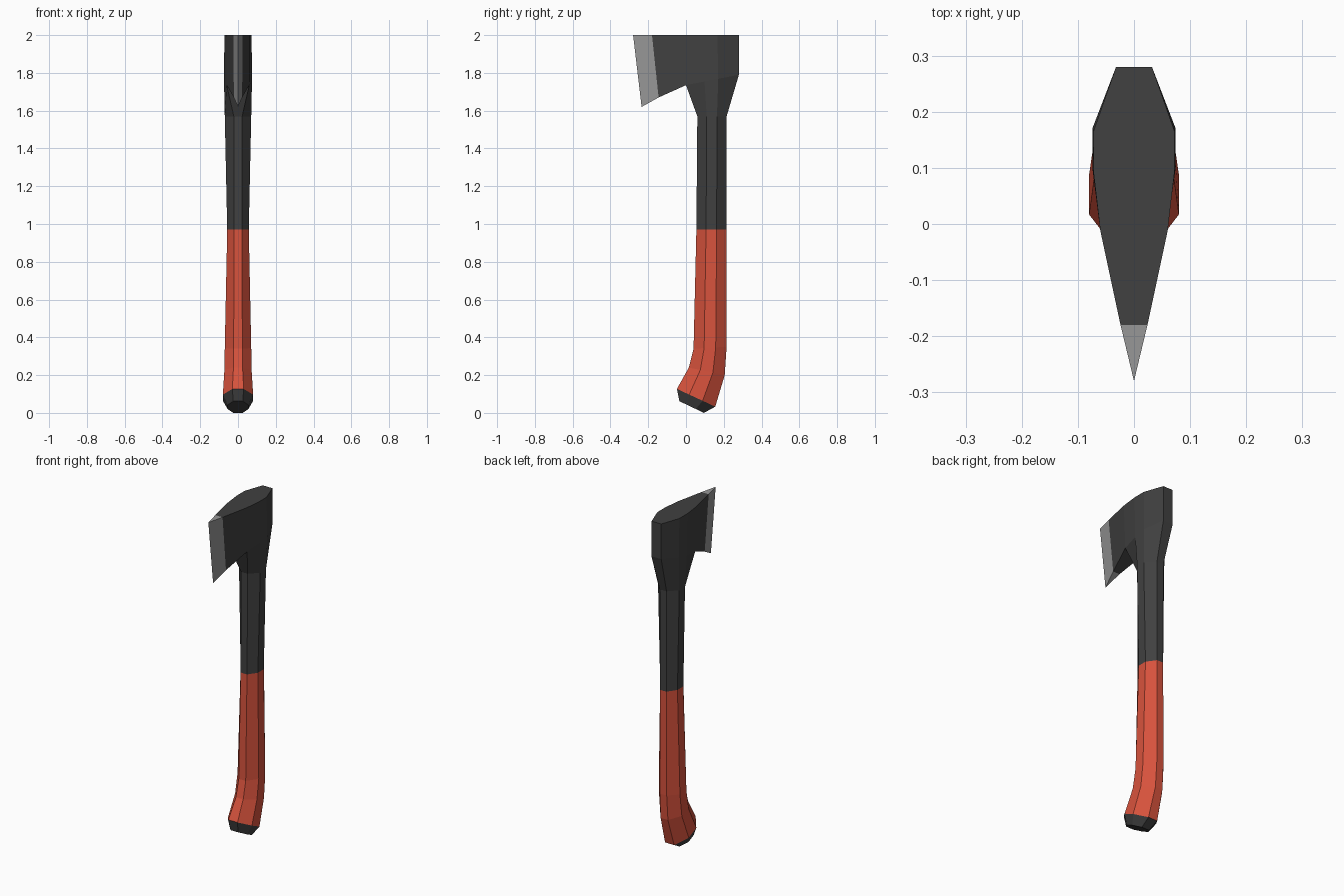
import bpy

if "Cube" in bpy.data.objects:
    bpy.data.objects.remove(bpy.data.objects["Cube"])


def material(name, rgb):
    m = bpy.data.materials.new(name)
    m.diffuse_color = (*rgb, 1.0)
    m.use_nodes = True
    m.node_tree.nodes["Principled BSDF"].inputs["Base Color"].default_value = m.diffuse_color
    return m


CHARCOAL = material("charcoal", (0.052, 0.052, 0.052))
RED = material("red_grip", (0.68, 0.085, 0.046))
STEEL = material("sharpened_steel", (0.31, 0.31, 0.31))


def make_object(name, verts, faces, mat):
    me = bpy.data.meshes.new(name)
    me.from_pydata(verts, [], faces)
    me.materials.append(mat)
    ob = bpy.data.objects.new(name, me)
    bpy.context.collection.objects.link(ob)
    return ob


def ring(front, back, w, f, fb=None, fractions=(0.32, 0.67)):
    """Eight-sided section between a front and a back (y, z) point."""
    fb = f if fb is None else fb
    half = []
    for x, t in zip((f, w, w, fb), (0.0, *fractions, 1.0)):
        half.append((x, front[0] + (back[0] - front[0]) * t,
                     front[1] + (back[1] - front[1]) * t))
    return half + [(-x, y, z) for x, y, z in reversed(half)]


def loft(rings, skip=()):
    """Skin a stack of rings, bottom to top; skip leaves out single faces."""
    verts = [v for r in rings for v in r]
    faces = []
    for k in range(len(rings) - 1):
        for i in range(8):
            if (k, i) not in skip:
                j = (i + 1) % 8
                faces.append((k * 8 + i, k * 8 + j, k * 8 + 8 + j, k * 8 + 8 + i))
    return verts, faces


# Sections from the butt of the handle to the top of the head
butt = ring((-0.035, 0.062), (0.095, 0.0), 0.055, 0.025)
grip_end = ring((-0.048, 0.127), (0.155, 0.033), 0.08, 0.03)
bend_low = ring((0.015, 0.24), (0.205, 0.2), 0.072, 0.024)
bend_high = ring((0.04, 0.34), (0.215, 0.35), 0.07, 0.023)
grip_top = ring((0.055, 0.97), (0.215, 0.97), 0.057, 0.021)
collar = ring((0.06, 1.57), (0.215, 1.57), 0.07, 0.022)
eye_low = ring((0.0, 1.735), (0.28, 1.79), 0.074, 0.06, 0.032, (0.35, 0.61))
eye_top = ring((-0.012, 2.0), (0.28, 2.0), 0.072, 0.06, 0.032, (0.35, 0.61))

# Butt cap, closed underneath
verts, faces = loft([butt, grip_end])
faces.append(tuple(range(7, -1, -1)))
make_object("butt_cap", verts, faces, CHARCOAL)

# Red grip and dark upper shaft
make_object("grip", *loft([grip_end, bend_low, bend_high, grip_top]), RED)
make_object("shaft", *loft([grip_top, collar]), CHARCOAL)

# Head: flared eye with the cheeks of the blade drawn out from its front
bevel = [(0.022, -0.145, 1.67), (-0.022, -0.145, 1.67),
         (0.024, -0.18, 2.0), (-0.024, -0.18, 2.0)]
verts, faces = loft([collar, eye_low, eye_top], skip={(1, 7)})
b_r, b_l, t_r, t_l = range(24, 28)
faces += [(b_r, 8, 16, t_r), (15, b_l, t_l, 23),     # cheeks
          (8, b_r, b_l, 15),                         # underside
          (*range(16, 24), t_l, t_r)]                # flat top
make_object("axe_head", verts + bevel, faces, CHARCOAL)

# Sharpened edge, a wedge in front of the cheeks
make_object("cutting_edge",
            bevel + [(0, -0.235, 1.62), (0, -0.28, 2.0)],
            [(4, 0, 2, 5), (1, 4, 5, 3), (2, 3, 5), (1, 0, 4)], STEEL)
